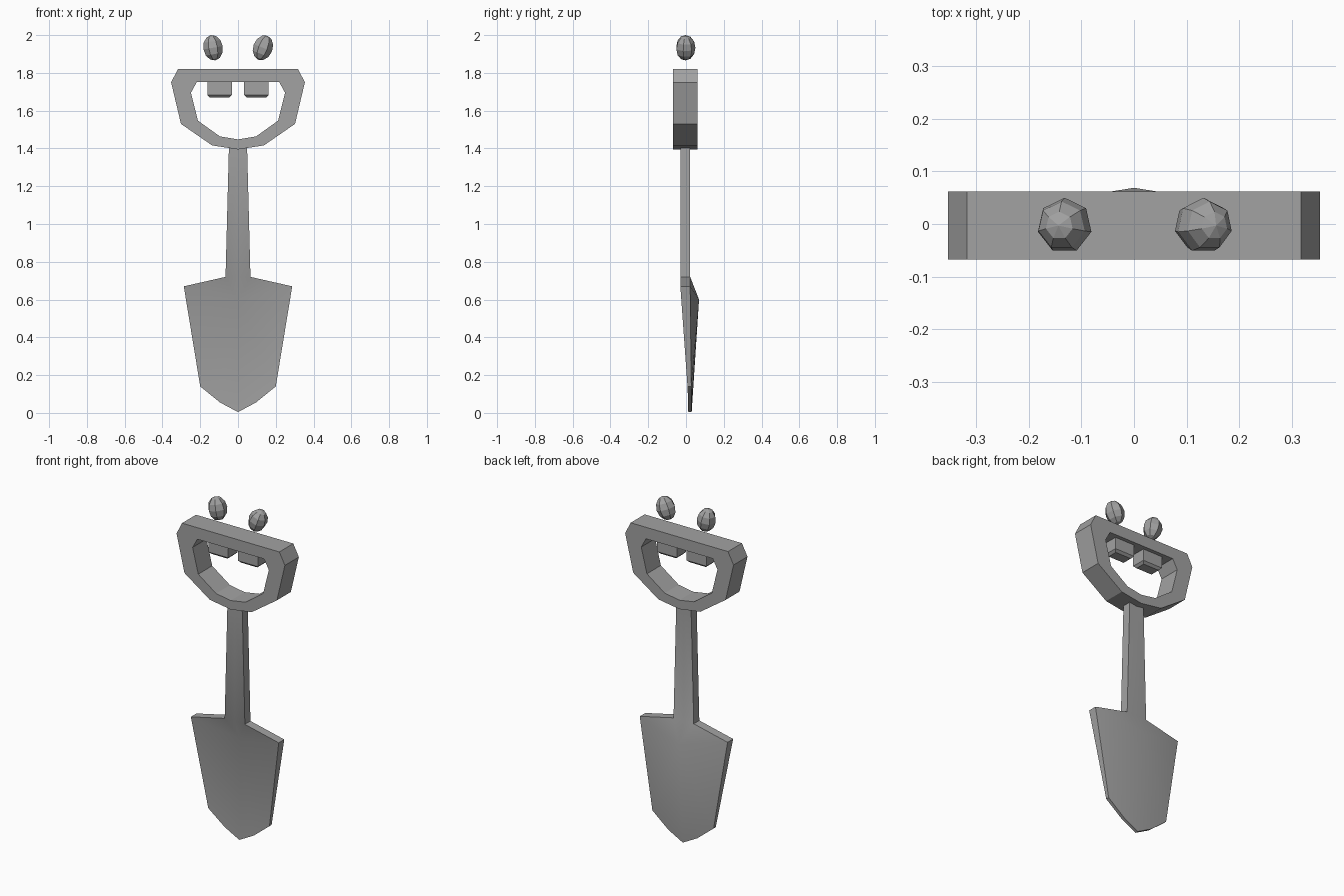
import bpy
import bmesh
from math import radians
from mathutils import Matrix

cube = bpy.data.objects.get("Cube")
if cube:
    bpy.data.objects.remove(cube, do_unlink=True)

grey = bpy.data.materials.new("plain_grey")
grey.use_nodes = True
colour = (0.36, 0.36, 0.36, 1)
grey.diffuse_color = colour
grey.node_tree.nodes["Principled BSDF"].inputs["Base Color"].default_value = colour


def finish(name, bm, smooth=False):
    """Weld the mesh, turn its normals outward and add it to the scene."""
    bmesh.ops.remove_doubles(bm, verts=bm.verts, dist=0.0001)
    bmesh.ops.recalc_face_normals(bm, faces=bm.faces)
    mesh = bpy.data.meshes.new(name)
    bm.to_mesh(mesh)
    bm.free()
    mesh.materials.append(grey)
    obj = bpy.data.objects.new(name, mesh)
    bpy.context.collection.objects.link(obj)
    if smooth:
        bpy.ops.object.select_all(action="DESELECT")
        obj.select_set(True)
        bpy.context.view_layer.objects.active = obj
        bpy.ops.object.shade_smooth_by_angle(angle=radians(30))
    return obj


# Blade and shaft: half outline as (x, z, front y, back y), dished towards the back
points = {
    "shaft_mid": (0, 1.41, -0.03, 0.022),
    "shaft_top": (0.048, 1.41, -0.03, 0.022),
    "neck": (0.066, 0.72, -0.03, 0.022),
    "shoulder": (0.287, 0.67, -0.03, 0.022),
    "corner": (0.2, 0.14, 0.008, 0.028),
    "curve": (0.095, 0.055, 0.011, 0.03),
    "tip": (0, 0.004, 0.012, 0.03),
    "neck_mid": (0, 0.72, -0.03, 0.022),
    "dish": (0, 0.6, 0.018, 0.069),
}
rim = ["shaft_mid", "shaft_top", "neck", "shoulder", "corner", "curve", "tip"]
panels = [
    ("shaft_mid", "shaft_top", "neck", "neck_mid"),
    ("neck_mid", "neck", "dish"),
    ("neck", "shoulder", "dish"),
    ("shoulder", "corner", "dish"),
    ("corner", "curve", "dish"),
    ("curve", "tip", "dish"),
]
bm = bmesh.new()
for side in (1, -1):
    front = {k: bm.verts.new((side * x, yf, z)) for k, (x, z, yf, yb) in points.items()}
    back = {k: bm.verts.new((side * x, yb, z)) for k, (x, z, yf, yb) in points.items()}
    for layer in (front, back):
        for panel in panels:
            bm.faces.new([layer[k] for k in panel])
    for a, b in zip(rim, rim[1:]):
        bm.faces.new((front[a], front[b], back[b], back[a]))
finish("blade_and_shaft", bm, smooth=True)

# Handle: a grip ring between an outer and an inner outline
outer = [(0.318, 1.82), (0.354, 1.75), (0.302, 1.53), (0.137, 1.416), (0, 1.395)]
inner = [(0.218, 1.752), (0.249, 1.695), (0.212, 1.547), (0.096, 1.464), (0, 1.448)]


def mirrored(half):
    return half + [(-x, z) for x, z in reversed(half[:-1])]


bm = bmesh.new()
loops = [
    [bm.verts.new((x, y, z)) for x, z in mirrored(half)]
    for half, y in ((outer, -0.068), (outer, 0.062), (inner, 0.062), (inner, -0.068))
]
for k, loop in enumerate(loops):
    following = loops[(k + 1) % len(loops)]
    for i in range(len(loop)):
        j = (i + 1) % len(loop)
        bm.faces.new((loop[i], loop[j], following[j], following[i]))
finish("handle", bm)

# Teeth hang below the top bar, eyes float above it
for side, label, lean in ((1, "left", 21), (-1, "right", -10)):
    bm = bmesh.new()
    bmesh.ops.create_cube(bm, size=1, matrix=Matrix.Translation((side * 0.097, -0.003, 1.715))
                          @ Matrix.Diagonal((0.13, 0.085, 0.09, 1)))
    lower = [e for e in bm.edges if all(v.co.z < 1.7 for v in e.verts)]
    bmesh.ops.bevel(bm, geom=lower, offset=0.013, segments=1, affect="EDGES")
    finish(label + "_tooth", bm)

    bm = bmesh.new()
    bmesh.ops.create_uvsphere(bm, u_segments=7, v_segments=6, radius=1,
                              matrix=Matrix.Translation((side * 0.132, -0.003, 1.933))
                              @ Matrix.Rotation(radians(lean), 4, "Y")
                              @ Matrix.Diagonal((0.053, 0.053, 0.068, 1)))
    finish(label + "_eye", bm)
